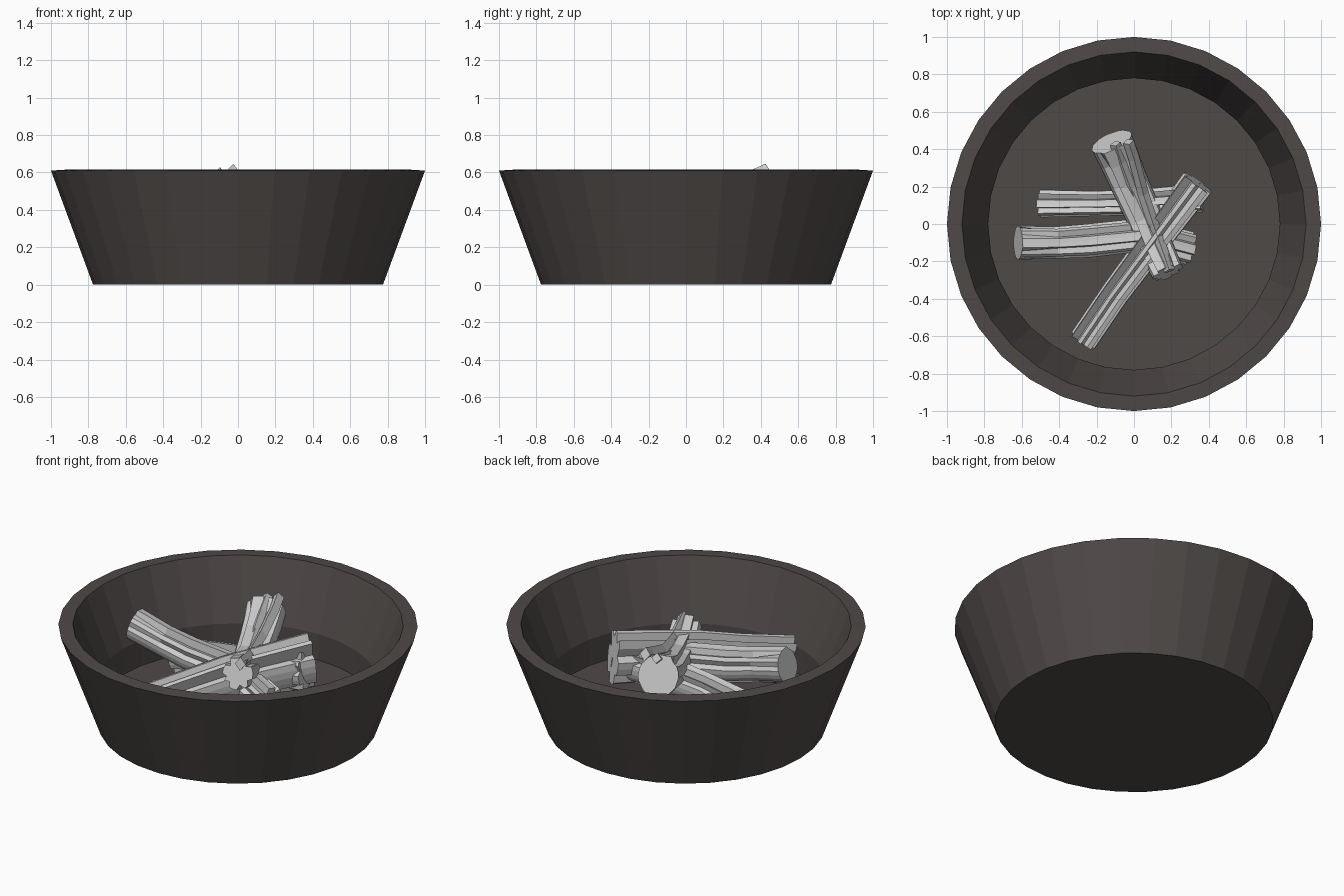
import bpy, bmesh, math
from mathutils import Vector

if "Cube" in bpy.data.objects:
    bpy.data.objects.remove(bpy.data.objects["Cube"])


def finish(bm, name, mat=None):
    bmesh.ops.recalc_face_normals(bm, faces=bm.faces)
    me = bpy.data.meshes.new(name)
    bm.to_mesh(me)
    bm.free()
    ob = bpy.data.objects.new(name, me)
    bpy.context.collection.objects.link(ob)
    if mat:
        me.materials.append(mat)
    return ob


def skin(rings, name, mat=None):
    """Join closed rings of points and cap both ends."""
    bm = bmesh.new()
    vs = [[bm.verts.new(p) for p in ring] for ring in rings]
    n = len(vs[0])
    for a, b in zip(vs, vs[1:]):
        for i in range(n):
            j = (i + 1) % n
            bm.faces.new((a[i], a[j], b[j], b[i]))
    bm.faces.new(vs[0])
    bm.faces.new(vs[-1])
    return finish(bm, name, mat)


def log(name, path, w, h, grooves, round_end=False, n=24):
    """Split log: fluted section swept along a bent path of (x, y, z, scale)."""
    pts = [Vector(p[:3]) for p in path]
    rings = []
    for k, p in enumerate(pts):
        t = (pts[min(k + 1, len(pts) - 1)] - pts[max(k - 1, 0)]).normalized()
        side = t.cross(Vector((0, 0, 1))).normalized()
        up = side.cross(t)
        ring = []
        for i in range(n):
            a = math.tau * i / n
            r = grooves.get(i, 1.0)
            if round_end and k == 0:
                r = max(r, 0.97)
            r *= path[k][3]
            ring.append(p + side * (w * r * math.cos(a)) + up * (h * r * math.sin(a)))
        rings.append(ring)
    return skin(rings, name)


# Bowl
stone = bpy.data.materials.new("dark_stone")
stone.diffuse_color = (0.078, 0.067, 0.064, 1)
stone.use_nodes = True
stone.node_tree.nodes["Principled BSDF"].inputs["Base Color"].default_value = stone.diffuse_color
profile = [(0.775, 0), (1.0, 0.61), (0.92, 0.615), (0.78, 0.26), (0.78, 0.1)]
skin([[(r * math.sin(math.tau * i / 32), r * math.cos(math.tau * i / 32), z)
       for i in range(32)] for r, z in profile], "fire_bowl", stone)

# Logs, section index 6 points straight up
log("log_top", [(-0.12, 0.44, 0.50, 1), (-0.08, 0.35, 0.46, 0.95), (-0.03, 0.23, 0.42, 0.9),
                (0.06, 0.03, 0.39, 0.85), (0.12, -0.13, 0.41, 0.8), (0.18, -0.26, 0.46, 0.75)],
    0.115, 0.12, {3: 0.7, 4: 1.1, 7: 0.85, 9: 0.7, 14: 0.75, 17: 0.7, 21: 0.7, 23: 0.75}, True)
log("log_left", [(-0.62, -0.1, 0.49, 1), (-0.42, -0.1, 0.44, 0.95), (-0.25, -0.09, 0.40, 1),
                 (0.02, -0.06, 0.36, 1), (0.30, -0.13, 0.27, 1)],
    0.09, 0.1, {1: 0.75, 4: 0.7, 5: 1.1, 8: 0.7, 11: 0.75, 16: 0.7, 20: 0.7}, True)
log("log_diagonal", [(-0.27, -0.62, 0.25, 0.9), (-0.1, -0.37, 0.31, 0.9), (0.05, -0.17, 0.36, 0.95),
                     (0.34, 0.22, 0.41, 1.08)],
    0.085, 0.15, {2: 0.6, 3: 1.15, 5: 0.75, 8: 0.7, 9: 1.15, 11: 0.7, 15: 0.75, 20: 0.75})
log("log_back", [(-0.5, 0.11, 0.25, 1), (-0.2, 0.11, 0.31, 0.9), (0.08, 0.12, 0.34, 0.95),
                 (0.36, 0.14, 0.37, 1.05)],
    0.075, 0.11, {1: 0.7, 4: 0.65, 5: 1.1, 8: 0.65, 10: 0.7, 16: 0.75, 21: 0.7})

# Raised bark splinters on the top log
log("bark_splinter_right", [(-0.03, 0.44, 0.61, 1), (0.0, 0.35, 0.57, 1), (0.05, 0.16, 0.50, 1),
                            (0.12, -0.05, 0.48, 1), (0.19, -0.25, 0.52, 1)],
    0.03, 0.04, {}, n=4)
log("bark_splinter_left", [(-0.1, 0.43, 0.60, 1), (-0.07, 0.33, 0.55, 1), (0.0, 0.14, 0.48, 1)],
    0.03, 0.03, {}, n=4)
